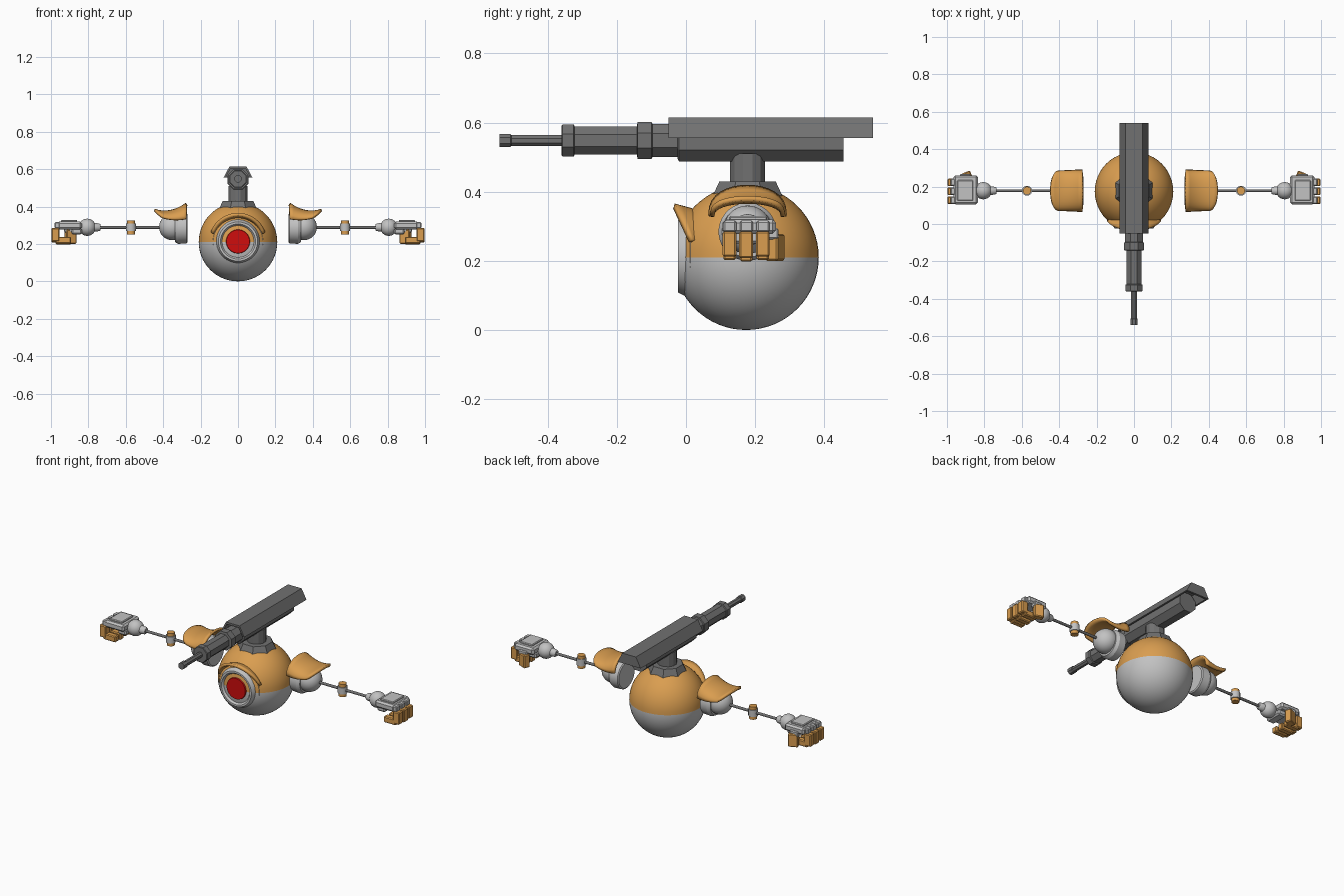
import bpy, bmesh, math
from mathutils import Vector, Matrix

if "Cube" in bpy.data.objects:
    bpy.data.objects.remove(bpy.data.objects["Cube"])


def material(name, rgb):
    m = bpy.data.materials.new(name)
    m.diffuse_color = (*rgb, 1)
    m.use_nodes = True
    m.node_tree.nodes["Principled BSDF"].inputs["Base Color"].default_value = m.diffuse_color
    return m


ORANGE = material("orange paint", (0.70, 0.34, 0.08))
LIGHT = material("light grey", (0.54, 0.54, 0.54))
DARK = material("dark grey", (0.165, 0.165, 0.165))
RED = material("red lens", (0.62, 0.004, 0.004))
CY = 0.178          # y of the body and arms
GZ = 0.548          # height of the gun axis


def finish(name, bm, mats, smooth=None, mirror=False):
    bmesh.ops.recalc_face_normals(bm, faces=bm.faces)
    me = bpy.data.meshes.new(name)
    bm.to_mesh(me)
    bm.free()
    for m in mats:
        me.materials.append(m)
    ob = bpy.data.objects.new(name, me)
    bpy.context.collection.objects.link(ob)
    if smooth:
        bpy.ops.object.select_all(action='DESELECT')
        ob.select_set(True)
        bpy.context.view_layer.objects.active = ob
        bpy.ops.object.shade_smooth_by_angle(angle=math.radians(smooth))
    if mirror:
        ob.modifiers.new("other side", 'MIRROR')
    return ob


def lathe(name, axis, profile, centre, sides, mat, closed=False, smooth=None, mirror=False):
    """Revolve (position, radius) pairs round an axis; closed joins last ring to first."""
    bm = bmesh.new()
    rings = []
    for p, r in profile:
        ring = []
        for i in range(sides):
            a = 2 * math.pi * (i + 0.5) / sides
            u, v = r * math.cos(a), r * math.sin(a)
            off = {'x': (p, u, v), 'y': (u, p, v), 'z': (u, v, p)}[axis]
            ring.append(bm.verts.new(Vector(centre) + Vector(off)))
        rings.append(ring)
    pairs = list(zip(rings, rings[1:])) + ([(rings[-1], rings[0])] if closed else [])
    for a, b in pairs:
        for i in range(sides):
            j = (i + 1) % sides
            bm.faces.new((a[i], a[j], b[j], b[i]))
    if not closed:
        bm.faces.new(rings[0])
        bm.faces.new(rings[-1])
    return finish(name, bm, [mat], smooth, mirror)


def ball(name, centre, r, mat, mirror=False):
    bm = bmesh.new()
    bmesh.ops.create_uvsphere(bm, u_segments=32, v_segments=16, radius=r,
                              matrix=Matrix.Translation(centre))
    return finish(name, bm, [mat], 40, mirror)


def box(name, lo, hi, mat, bevel=0.006, tilt=0, mirror=True):
    lo, hi = Vector(lo), Vector(hi)
    bm = bmesh.new()
    bmesh.ops.create_cube(bm, size=1, matrix=Matrix.Translation((lo + hi) / 2)
                          @ Matrix.Rotation(tilt, 4, 'Z') @ Matrix.Diagonal((*(hi - lo), 1)))
    if bevel:
        bmesh.ops.bevel(bm, geom=bm.edges[:], offset=bevel, segments=1, affect='EDGES')
    return finish(name, bm, [mat], None, mirror)


def shell(name, fn, nu, nv, thick, mat, mirror=False):
    """Thin curved panel from a surface function of u, v in 0..1."""
    bm = bmesh.new()
    g = [[bm.verts.new(fn(i / nu, j / nv)) for j in range(nv + 1)] for i in range(nu + 1)]
    for i in range(nu):
        for j in range(nv):
            bm.faces.new((g[i][j], g[i + 1][j], g[i + 1][j + 1], g[i][j + 1]))
    ob = finish(name, bm, [mat], 40, mirror)
    mod = ob.modifiers.new("thickness", 'SOLIDIFY')
    mod.thickness = thick
    mod.offset = 0
    return ob


# Round body, orange above the equator, flattened where the eye sits
bm = bmesh.new()
bmesh.ops.create_uvsphere(bm, u_segments=48, v_segments=32, radius=0.21,
                          matrix=Matrix.Translation((0, 0.174, 0.21)))
cut = bmesh.ops.bisect_plane(bm, geom=bm.verts[:] + bm.edges[:] + bm.faces[:],
                             plane_co=(0, -0.012, 0), plane_no=(0, -1, 0), clear_outer=True)
bmesh.ops.holes_fill(bm, edges=[e for e in bm.edges if e.is_boundary])
bmesh.ops.bisect_plane(bm, geom=bm.verts[:] + bm.edges[:] + bm.faces[:],
                       plane_co=(0, 0, 0.2101), plane_no=(0, 0, 1))
for f in bm.faces:
    f.material_index = 0 if f.calc_center_median().z > 0.2101 else 1
finish("body", bm, [ORANGE, LIGHT], 40)

# Eye: housing, groove ring, lens and hood
lathe("eye_housing", 'y', [(0.045, 0.125), (0.012, 0.122), (-0.023, 0.105), (-0.023, 0.094),
                           (-0.008, 0.082), (0.045, 0.082)], (0, 0, 0.213), 40, LIGHT, True, 30)
lathe("eye_ring", 'y', [(0.04, 0.115), (0.04, 0.134), (0.012, 0.134), (0.012, 0.115)],
      (0, 0, 0.213), 40, LIGHT, True, 30)
lathe("eye_lens", 'y', [(-0.011, 0.064), (-0.02, 0.062)], (0, 0, 0.213), 32, RED, smooth=30)


def hood(u, v):
    a = math.radians(20 + 140 * v)
    s = math.sin(a)
    y0 = 0.012 - 0.047 * (s - 0.34) / 0.66
    r = 0.15 - 0.018 * u
    return (r * math.cos(a), y0 + (0.032 - y0) * u, 0.208 + r * s)


shell("eye_hood", hood, 3, 20, 0.016, ORANGE)

# Gun mount
lathe("mount_base", 'z', [(0.36, 0.115), (0.39, 0.108), (0.43, 0.088)], (0, CY, 0), 8, DARK)
lathe("mount_post", 'z', [(0.42, 0.053), (0.51, 0.053)], (0, CY, 0), 12, DARK)

# Gun: receiver, stepped barrel, muzzle
lathe("receiver", 'y', [(-0.025, 0.05), (-0.02, 0.06), (0.455, 0.06)], (0, 0, 0.543), 8, DARK)
lathe("barrel", 'y', [(-0.36, 0.046), (-0.357, 0.05), (-0.325, 0.05), (-0.322, 0.044),
                      (-0.142, 0.044), (-0.14, 0.058), (-0.1, 0.058), (-0.097, 0.052),
                      (0.0, 0.052)], (0, 0, GZ), 8, DARK)
lathe("muzzle", 'y', [(-0.54, 0.012), (-0.54, 0.021), (-0.508, 0.021), (-0.505, 0.017),
                      (-0.35, 0.017)], (0, 0, GZ), 8, DARK)

# Gun cover: trapezoid channel, open underneath, closed at the back
outer = [(-0.077, 0.555), (-0.045, 0.615), (0.045, 0.615), (0.077, 0.555)]
inner = [(0.066, 0.555), (0.04, 0.603), (-0.04, 0.603), (-0.066, 0.555)]


def extrude_y(name, pts, y0, y1):
    bm = bmesh.new()
    f = bm.faces.new([bm.verts.new((x, y0, z)) for x, z in pts])
    top = bmesh.ops.extrude_face_region(bm, geom=[f])
    bmesh.ops.translate(bm, vec=(0, y1 - y0, 0),
                        verts=[v for v in top['geom'] if isinstance(v, bmesh.types.BMVert)])
    finish(name, bm, [DARK])


extrude_y("gun_cover", outer + inner, -0.05, 0.54)
extrude_y("gun_cover_end", outer, 0.528, 0.541)


# Shoulders: saddle-shaped pad over a drum and dome
def pad(u, v):
    a = math.radians(-88 + 176 * v)
    c = math.cos(a) ** 0.7
    top = 0.414 - 0.125 * u + 0.092 * u * u
    low = 0.325 - 0.02 * u + 0.03 * u * u
    x = 0.275 + u * (0.172 - 0.045 * (1 - c))
    return (x, CY + (0.107 - 0.006 * u) * math.sin(a), low + (top - low) * c)


shell("shoulder_pad", pad, 8, 16, 0.014, ORANGE, True)
lathe("shoulder_drum", 'x', [(0.27, 0.075), (0.275, 0.082), (0.32, 0.084), (0.338, 0.074)],
      (0, CY, 0.284), 32, LIGHT, smooth=30, mirror=True)
ball("shoulder_dome", (0.352, CY, 0.29), 0.07, LIGHT, True)

# Arms: rod, elbow pin with orange caps, wrist
lathe("arm_rod", 'x', [(0.41, 0.008), (0.745, 0.008)], (0, CY, 0.288), 12, DARK,
      smooth=40, mirror=True)
lathe("elbow", 'z', [(0.268, 0.027), (0.308, 0.027)], (0.572, CY, 0), 16, LIGHT,
      smooth=40, mirror=True)
for name, z0, z1 in (("elbow_cap_top", 0.308, 0.326), ("elbow_cap_bottom", 0.25, 0.268)):
    lathe(name, 'z', [(z0, 0.022), (z1, 0.022)], (0.572, CY, 0), 16, ORANGE,
          smooth=40, mirror=True)
lathe("wrist_collar", 'x', [(0.735, 0.016), (0.742, 0.021), (0.775, 0.024)], (0, CY, 0.289), 16,
      LIGHT, smooth=30, mirror=True)
ball("wrist_ball", (0.806, CY, 0.289), 0.046, LIGHT, True)

# Hands: palm, raised back plate, knuckles, curled fingers and thumb
box("palm", (0.835, 0.105, 0.278), (0.965, 0.26, 0.32), LIGHT, 0.01)
box("hand_plate", (0.86, 0.125, 0.315), (0.945, 0.235, 0.329), LIGHT, 0.004)
box("palm_heel", (0.835, 0.125, 0.25), (0.89, 0.235, 0.285), LIGHT, 0.008)
for i, y in enumerate((0.108, 0.156, 0.204)):
    drop = 0.004 if i == 1 else 0
    box("knuckle", (0.945, y, 0.283), (0.98, y + 0.038, 0.316), LIGHT, 0.005)
    box("finger_upper", (0.955, y - 0.002, 0.212 - drop), (0.998, y + 0.038, 0.285), ORANGE, 0.005)
    box("finger_tip", (0.892, y, 0.202 - drop), (0.975, y + 0.036, 0.238), ORANGE, 0.005)
box("thumb_joint", (0.875, 0.235, 0.262), (0.93, 0.268, 0.295), LIGHT, 0.005)
box("thumb", (0.868, 0.237, 0.2), (0.925, 0.277, 0.278), ORANGE, 0.005, -0.4)
